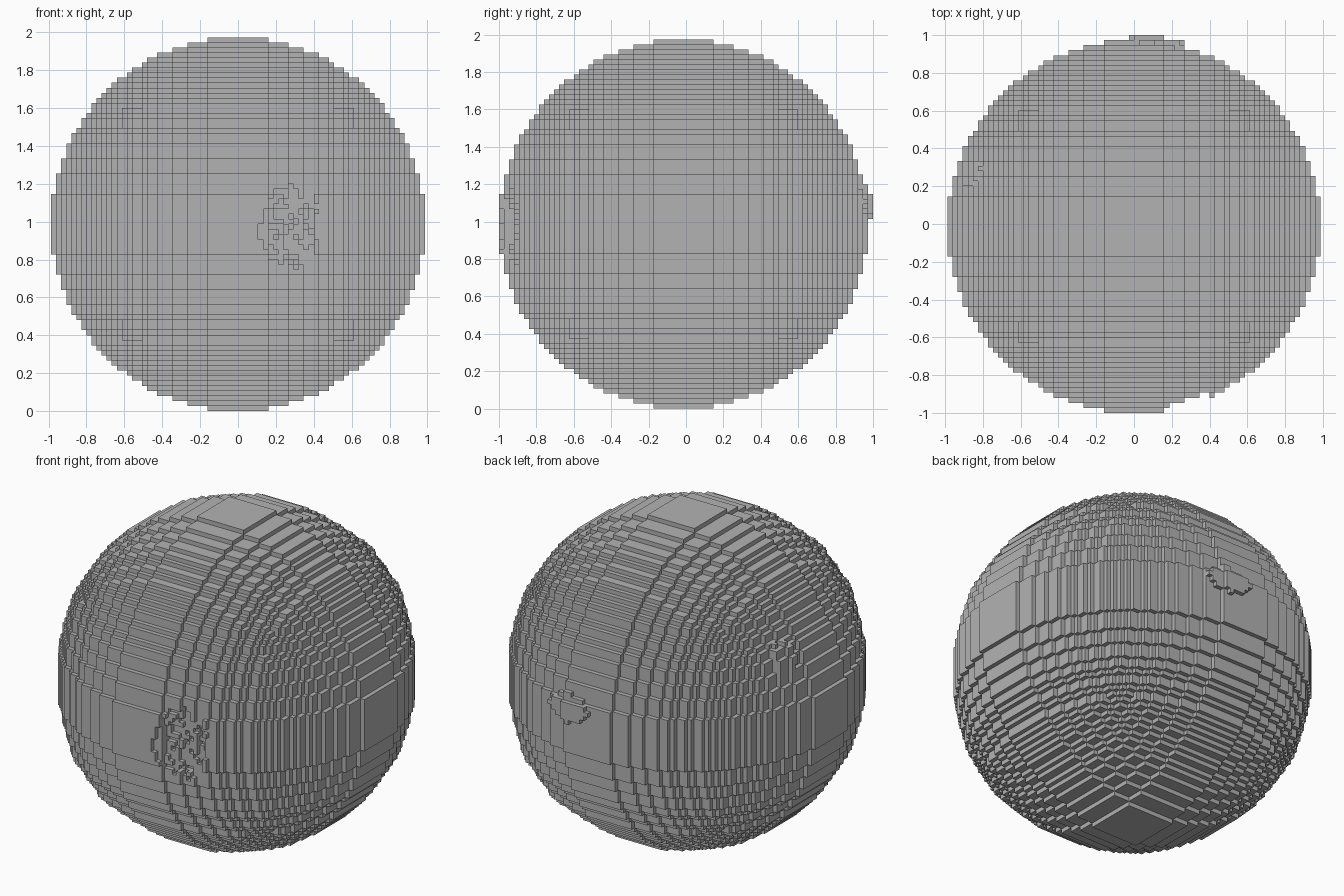
import bpy
import bmesh
import random
from mathutils import Vector

random.seed(4)
cube = bpy.data.objects.get("Cube")
if cube:
    bpy.data.objects.remove(cube, do_unlink=True)

R = 37                  # ball radius in blocks
S = 2 / (2 * R + 1)     # size of one block
SHIFT = Vector((-R, -R - 0.5, 0))

# Inset of the stepped circle at each distance from the axis
inset = [R - sum((i + .5) ** 2 + (j + .5) ** 2 < R * R for j in range(R))
         for i in range(R)]


def in_ball(x, y, z):
    """Blocks step down from each face by the insets of the other two axes."""
    p = [int(abs(v + .5 - R)) for v in (x, y, z)]
    total = sum(inset[v] for v in p)
    return all(v + total - inset[v] < R for v in p)


N = range(2 * R)
blocks = {(x, y, z) for x in N for y in N for z in N if in_ball(x, y, z)}


def column(start, step):
    """First solid block met from start along step."""
    p = start
    while p not in blocks:
        p = tuple(a + b for a, b in zip(p, step))
    return p


def patch(cx, cz, rx, rz):
    """Cells of a ragged oval."""
    for u in range(cx - rx, cx + rx + 1):
        for v in range(cz - rz, cz + rz + 1):
            d = ((u - cx) / rx) ** 2 + ((v - cz) / rz) ** 2
            if d < random.uniform(.75, 1.15):
                yield u, v, d


# Ragged crater on the front
for x, z, d in patch(47, 36, 6, 8):
    depth = 1 + (d < .6) + (d < .5 and random.random() < .35)
    px, py, pz = column((x, -1, z), (0, 1, 0))
    for k in range(depth):
        blocks.discard((px, py + k, pz))

# Raised scab on the back
for x, z, d in list(patch(41, 41, 5, 3)):
    px, py, pz = column((x, 2 * R, z), (0, -1, 0))
    blocks.add((px, py + 1, pz))

# Raised scab on one side
for y, z, d in list(patch(47, 52, 3, 3)):
    px, py, pz = column((-1, y, z), (1, 0, 0))
    blocks.add((px - 1, py, pz))

# Skin: one quad for every exposed block side
bm = bmesh.new()
verts = {}


def vert(p):
    key = tuple(p)
    if key not in verts:
        verts[key] = bm.verts.new((Vector(p) + SHIFT) * S)
    return verts[key]


for b in sorted(blocks):
    for axis in range(3):
        u, v = (axis + 1) % 3, (axis + 2) % 3
        for side in (0, 1):
            near = list(b)
            near[axis] += 2 * side - 1
            if tuple(near) in blocks:
                continue
            corners = []
            for du, dv in ((0, 0), (1, 0), (1, 1), (0, 1)):
                p = list(b)
                p[axis] += side
                p[u] += du
                p[v] += dv
                corners.append(vert(p))
            bm.faces.new(corners if side else corners[::-1])

mesh = bpy.data.meshes.new("block_ball")
bm.to_mesh(mesh)
bm.free()
ball = bpy.data.objects.new("block_ball", mesh)
bpy.context.collection.objects.link(ball)

# Plain grey
grey = bpy.data.materials.new("plain_grey")
grey.use_nodes = True
colour = (.45, .45, .45, 1)
grey.diffuse_color = colour
grey.node_tree.nodes["Principled BSDF"].inputs["Base Color"].default_value = colour
mesh.materials.append(grey)
